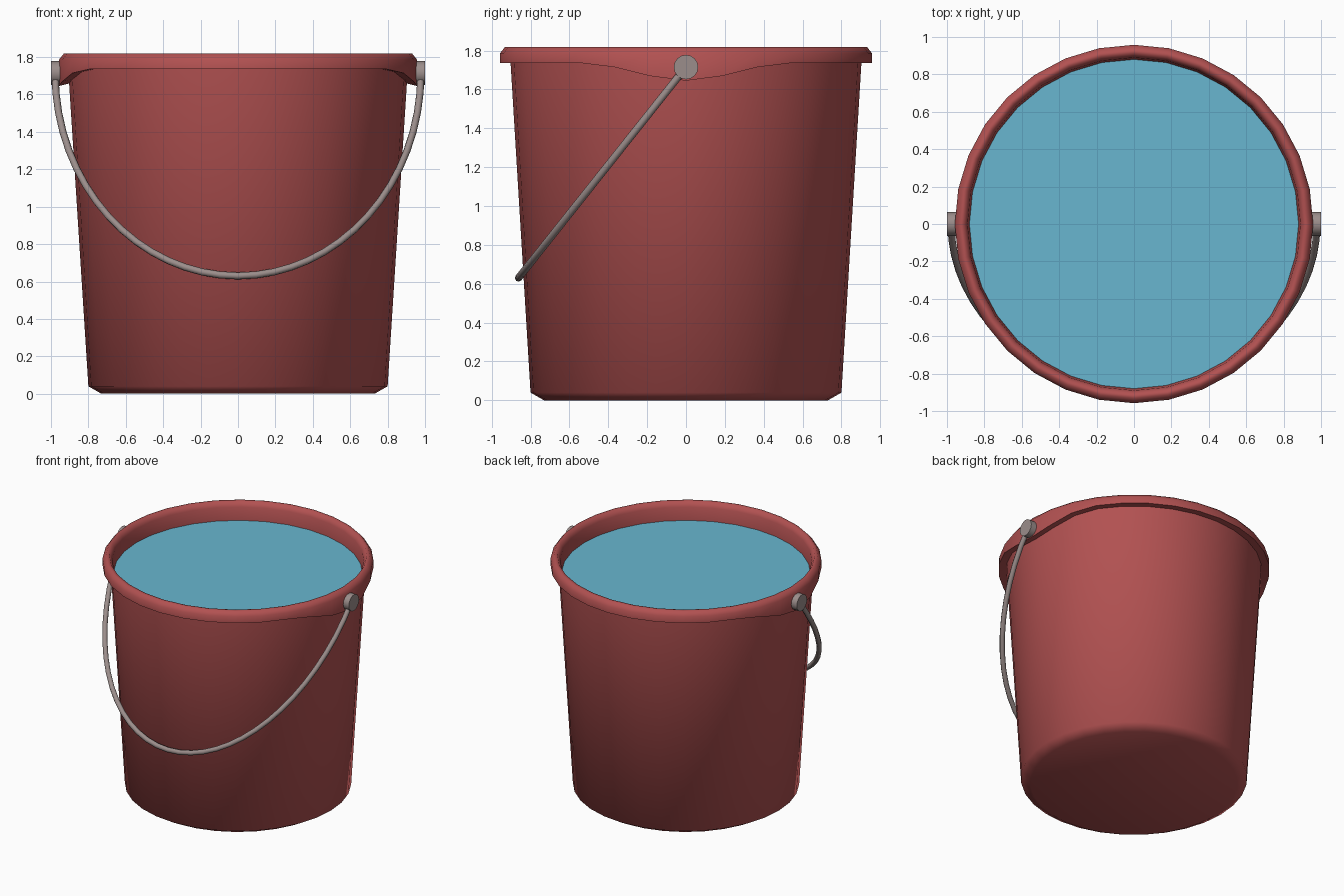
import bpy, bmesh, math
from mathutils import Matrix, Vector

if "Cube" in bpy.data.objects:
    bpy.data.objects.remove(bpy.data.objects["Cube"])

SIDES = 32


def material(name, rgb):
    m = bpy.data.materials.new(name)
    m.diffuse_color = (*rgb, 1)
    m.use_nodes = True
    m.node_tree.nodes["Principled BSDF"].inputs["Base Color"].default_value = m.diffuse_color
    return m


red = material("red plastic", (0.445, 0.083, 0.083))
blue = material("water blue", (0.14, 0.47, 0.63))
grey = material("warm grey metal", (0.33, 0.27, 0.26))


def finish(name, bm, mat, angle):
    bmesh.ops.recalc_face_normals(bm, faces=bm.faces)
    me = bpy.data.meshes.new(name)
    bm.to_mesh(me)
    bm.free()
    me.materials.append(mat)
    ob = bpy.data.objects.new(name, me)
    bpy.context.collection.objects.link(ob)
    bpy.ops.object.select_all(action='DESELECT')
    ob.select_set(True)
    bpy.context.view_layer.objects.active = ob
    bpy.ops.object.shade_smooth_by_angle(angle=math.radians(angle))
    return ob


def dip(a):
    # rim skirt drops in a smooth bell around each handle pivot
    t = abs(math.sin(a)) / 0.56
    return 0.0 if t >= 1 else 0.09 * 0.5 * (1 + math.cos(math.pi * t))


# bucket: (radius, height, dip amount) from outer base, over the rim, to inner floor
profile = [(0.73, 0, 0), (0.80, 0.04, 0), (0.903, 1.74, 0.9), (0.958, 1.735, 1),
           (0.958, 1.785, 0), (0.932, 1.818, 0), (0.91, 1.818, 0), (0.89, 1.78, 0),
           (0.88, 1.68, 0), (0.775, 0.06, 0)]
bm = bmesh.new()
rings = []
for r, z, d in profile:
    ring = []
    for i in range(SIDES):
        a = 2 * math.pi * i / SIDES
        ring.append(bm.verts.new((r * math.cos(a), r * math.sin(a), z - d * dip(a))))
    rings.append(ring)
for lo, hi in zip(rings, rings[1:]):
    for i in range(SIDES):
        j = (i + 1) % SIDES
        bm.faces.new((lo[i], lo[j], hi[j], hi[i]))
bm.faces.new(rings[0][::-1])
bm.faces.new(rings[-1])
finish("bucket", bm, red, 65)

# water surface
bm = bmesh.new()
bmesh.ops.create_circle(bm, cap_ends=True, segments=SIDES, radius=0.88,
                        matrix=Matrix.Translation((0, 0, 1.68)))
water = finish("water", bm, blue, 30)
if water.data.polygons[0].normal.z < 0:
    water.data.flip_normals()

# handle pivots, one on each side
for side, s in (("left", -1), ("right", 1)):
    bm = bmesh.new()
    bmesh.ops.create_cone(bm, cap_ends=True, segments=16, radius1=0.063, radius2=0.063,
                          depth=0.05, matrix=Matrix.Translation((s * 0.975, 0, 1.715))
                          @ Matrix.Rotation(math.pi / 2, 4, 'Y'))
    finish(side + "_pivot", bm, grey, 40)

# wire handle: half ellipse swung down to the front, swept with an octagon
pivot, across = Vector((0, 0, 1.715)), Vector((0.978, 0, 0))
down = Vector((0, -0.862, -1.085))
normal = across.cross(down).normalized()
bm = bmesh.new()
rings = []
for k in range(33):
    t = math.pi * k / 32
    p = pivot + across * math.cos(t) + down * math.sin(t)
    tangent = (down * math.cos(t) - across * math.sin(t)).normalized()
    out = tangent.cross(normal)
    rings.append([bm.verts.new(p + 0.019 * (out * math.cos(q * math.pi / 4)
                                            + normal * math.sin(q * math.pi / 4)))
                  for q in range(8)])
for a, b in zip(rings, rings[1:]):
    for q in range(8):
        bm.faces.new((a[q], a[(q + 1) % 8], b[(q + 1) % 8], b[q]))
bm.faces.new(rings[0])
bm.faces.new(rings[-1])
finish("handle", bm, grey, 50)
